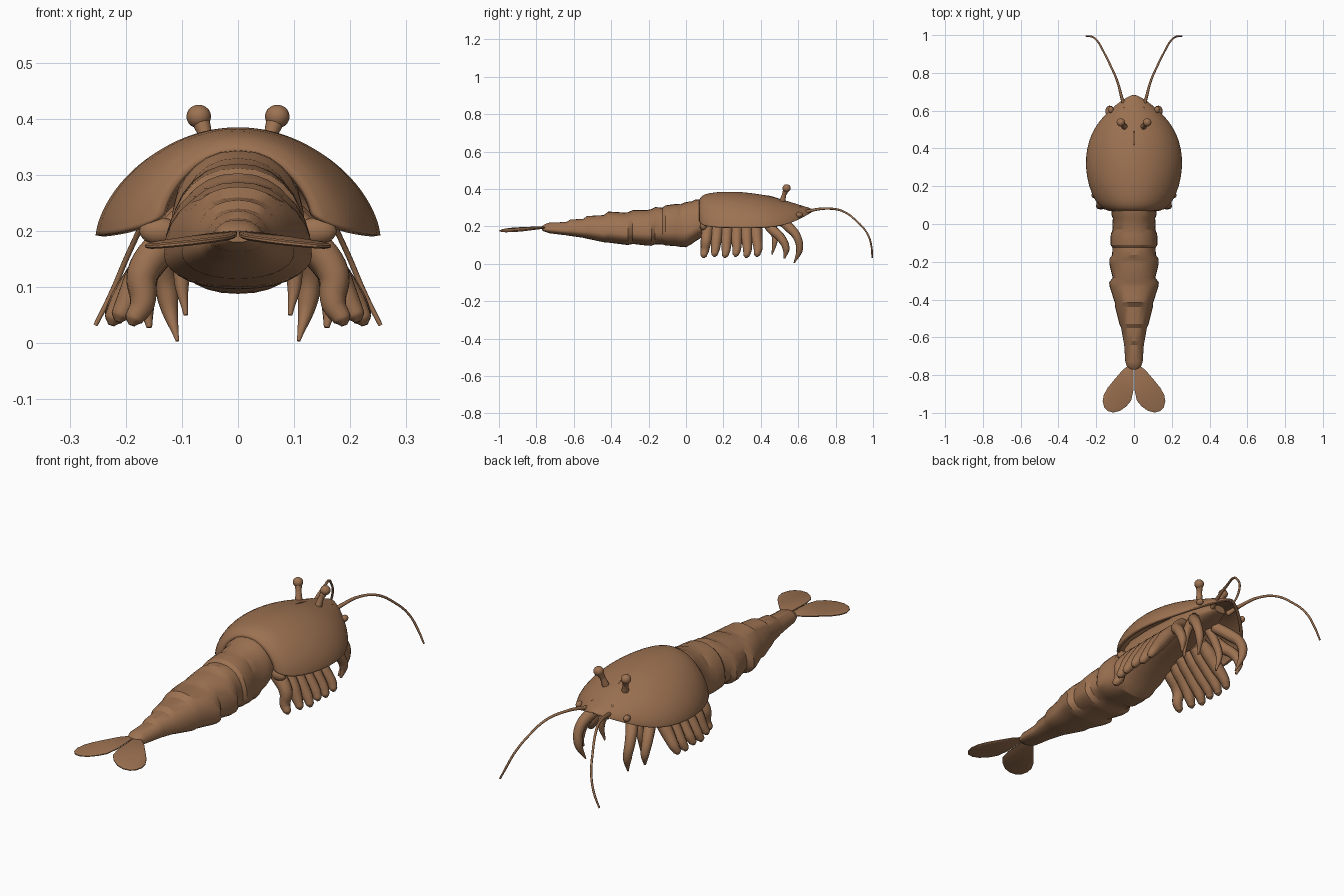
import bpy, bmesh, math

if "Cube" in bpy.data.objects:
    bpy.data.objects.remove(bpy.data.objects["Cube"])

shell = bpy.data.materials.new("warm brown shell")
shell.use_nodes = True
COLOR = (0.335, 0.168, 0.083, 1)
shell.diffuse_color = COLOR
shell.node_tree.nodes["Principled BSDF"].inputs["Base Color"].default_value = COLOR


def finish(ob, angle=40):
    ob.data.materials.clear()
    ob.data.materials.append(shell)
    bpy.ops.object.select_all(action='DESELECT')
    bpy.context.view_layer.objects.active = ob
    ob.select_set(True)
    bpy.ops.object.shade_smooth_by_angle(angle=math.radians(angle))
    return ob


def loft(name, rings, closed, angle=40):
    """Skin a list of point rings; closed rings also get end caps."""
    bm = bmesh.new()
    rows = [[bm.verts.new(p) for p in ring] for ring in rings]
    n = len(rows[0])
    for a, b in zip(rows, rows[1:]):
        for i in range(n if closed else n - 1):
            j = (i + 1) % n
            bm.faces.new((a[i], a[j], b[j], b[i]))
    if closed:
        bm.faces.new(rows[0])
        bm.faces.new(rows[-1])
    bmesh.ops.recalc_face_normals(bm, faces=bm.faces)
    me = bpy.data.meshes.new(name)
    bm.to_mesh(me)
    bm.free()
    ob = bpy.data.objects.new(name, me)
    bpy.context.collection.objects.link(ob)
    return finish(ob, angle)


def tube(name, points, radii, sides=3):
    """Tapered round limb along a smooth path."""
    cu = bpy.data.curves.new(name, 'CURVE')
    cu.dimensions = '3D'
    cu.bevel_depth = 1
    cu.bevel_resolution = sides
    cu.resolution_u = 7
    cu.use_fill_caps = True
    sp = cu.splines.new('BEZIER')
    sp.bezier_points.add(len(points) - 1)
    for bp, p, r in zip(sp.bezier_points, points, radii):
        bp.co = p
        bp.radius = r
        bp.handle_left_type = bp.handle_right_type = 'AUTO'
    ob = bpy.data.objects.new(name, cu)
    bpy.context.collection.objects.link(ob)
    bpy.ops.object.select_all(action='DESELECT')
    bpy.context.view_layer.objects.active = ob
    ob.select_set(True)
    bpy.ops.object.convert(target='MESH')
    return finish(bpy.context.object, 60)


def ball(name, center, size):
    bpy.ops.mesh.primitive_uv_sphere_add(segments=16, ring_count=10, location=center)
    ob = bpy.context.object
    ob.name = name
    ob.scale = size
    return finish(ob, 60)


# Body and stepped abdomen: y, half width, top, bottom
body = [(.6, .03, .29, .255), (.52, .06, .32, .24), (.38, .085, .34, .225), (.2, .105, .35, .19),
        (.1, .117, .345, .15), (.05, .12, .343, .12), (.03, .112, .333, .105), (0, .115, .33, .088),
        (-.03, .113, .318, .09), (-.055, .123, .32, .094), (-.11, .124, .312, .098), (-.125, .114, .3, .103),
        (-.165, .116, .303, .104), (-.185, .131, .292, .096), (-.21, .131, .287, .097), (-.285, .113, .287, .106),
        (-.31, .132, .275, .1), (-.335, .128, .274, .103), (-.415, .102, .279, .113), (-.44, .1, .26, .115),
        (-.53, .077, .255, .134), (-.55, .068, .24, .139), (-.62, .056, .236, .149), (-.64, .052, .223, .152),
        (-.73, .046, .22, .163), (-.758, .036, .21, .172), (-.77, .02, .2, .18)]


def body_ring(y, w, top, bot, n=28):
    """Domed back over a shallow keel, widest low on the flanks."""
    mid = bot + .32 * (top - bot)
    ring = []
    for i in range(n):
        a = 2 * math.pi * i / n
        c, s = math.cos(a), math.sin(a)
        x = w * math.copysign(abs(c) ** .9, c)
        ring.append((x, y, mid + ((top - mid) * s ** .9 if s >= 0 else (mid - bot) * s)))
    return ring


loft("segmented_body", [body_ring(*r) for r in body], True, 28)

# Carapace: y, half width, ridge height, rim height
cover = [(.07, .135, .343, .225), (.085, .172, .365, .208), (.12, .206, .379, .198), (.2, .24, .387, .193),
         (.3, .258, .385, .192), (.4, .251, .372, .193), (.48, .225, .354, .198), (.55, .181, .333, .213),
         (.61, .121, .314, .24), (.65, .071, .302, .262), (.675, .03, .293, .277), (.683, .008, .288, .283)]


def arch(y, w, top, rim, n=24):
    ring = []
    for i in range(n + 1):
        a = math.pi * (i / n - .5)
        ring.append((w * math.sin(a), y, rim + (top - rim) * max(math.cos(a), 0) ** 1.25))
    return ring


carapace = loft("carapace", [arch(*r) for r in cover], False, 50)
if carapace.data.polygons[len(carapace.data.polygons) // 2].normal.z < 0:
    carapace.data.flip_normals()
sub = carapace.modifiers.new("smooth", 'SUBSURF')
sub.levels = sub.render_levels = 1
rim = carapace.modifiers.new("thickness", 'SOLIDIFY')
rim.thickness = .014
rim.offset = -1

# Low ridge on the head
tube("head_ridge", [(0, .4, .368), (0, .45, .359), (0, .51, .343)], [.001, .004, .001])

# Tail blade outline, x and y
blade = [(.002, -.765), (.03, -.75), (.06, -.772), (.105, -.825), (.14, -.868), (.16, -.905), (.166, -.938),
         (.158, -.97), (.14, -.99), (.11, -.998), (.075, -.99), (.04, -.965), (.015, -.935), (.003, -.88)]


def blade_ring(scale, lift):
    mx, my = .085, -.89
    pts = [(mx + (x - mx) * scale, my + (y - my) * scale) for x, y in blade]
    return [(x, y, .193 - .1 * x + .04 * (y + .85) + lift) for x, y in pts]


def mirrored(points, s):
    return [(x * s, y, z) for x, y, z in points]


for s, side in ((1, "left"), (-1, "right")):
    # Tail fan
    rings = [blade_ring(.92, -.005), blade_ring(1, -.002), blade_ring(1, .002), blade_ring(.92, .005)]
    loft(side + "_tail_blade", [mirrored(r, s) for r in rings], True, 30)

    # Eyes on stalks, and small bumps ahead of them
    tube(side + "_eye_stalk", mirrored([(.05, .515, .335), (.058, .525, .37), (.068, .537, .4)], s),
         [.016, .012, .017])
    ball(side + "_eye", (.07 * s, .538, .404), (.022, .022, .021))
    ball(side + "_brow_bump", (.05 * s, .605, .301), (.007, .014, .007))

    # Antennae
    tube(side + "_antenna", mirrored([(.045, .6, .265), (.065, .67, .285), (.09, .76, .295), (.125, .84, .28),
         (.16, .91, .23), (.195, .97, .16), (.225, .992, .09), (.254, .995, .032)], s),
         [.012, .008, .006, .0055, .005, .005, .005, .004], 2)

    # Row of soft swimming legs, the rear ones tucked in
    for i in range(6):
        top, low = .115 + .052 * i, .1 + .057 * i
        out = .232 - .012 * max(0, 2 - i) ** 1.6
        drop = .04 + .006 * (i % 2)
        tube(f"{side}_swimming_leg_{i + 1}",
             mirrored([(.085, top, .23), (.125, top, .185), (.17, (top + low) / 2, .125),
                       (out - .025, low, drop + .03), (out - .01, low - .005, drop + .003),
                       (out - .006, low - .006, drop - .008)], s),
             [.028, .033, .029, .023, .017, .006])

    # Forward walking leg, hooked claw leg and small mouth leg
    tube(side + "_walking_leg", mirrored([(.08, .43, .24), (.13, .455, .19), (.16, .51, .135),
         (.165, .535, .08), (.158, .525, .028)], s), [.028, .028, .024, .019, .005])
    tube(side + "_claw_leg", mirrored([(.06, .49, .25), (.105, .545, .2), (.128, .59, .15),
         (.125, .607, .08), (.108, .578, .004)], s), [.026, .027, .023, .019, .003])
    tube(side + "_mouth_leg", mirrored([(.05, .46, .25), (.085, .47, .18), (.1, .475, .12),
         (.093, .46, .05)], s), [.022, .02, .015, .004])

    # Small knob at the head rim, and rear flap under the shell
    ball(side + "_cheek_knob", (.122 * s, .605, .262), (.014, .018, .015))
    ball(side + "_rear_flap", (.14 * s, .095, .2), (.036, .02, .024))
